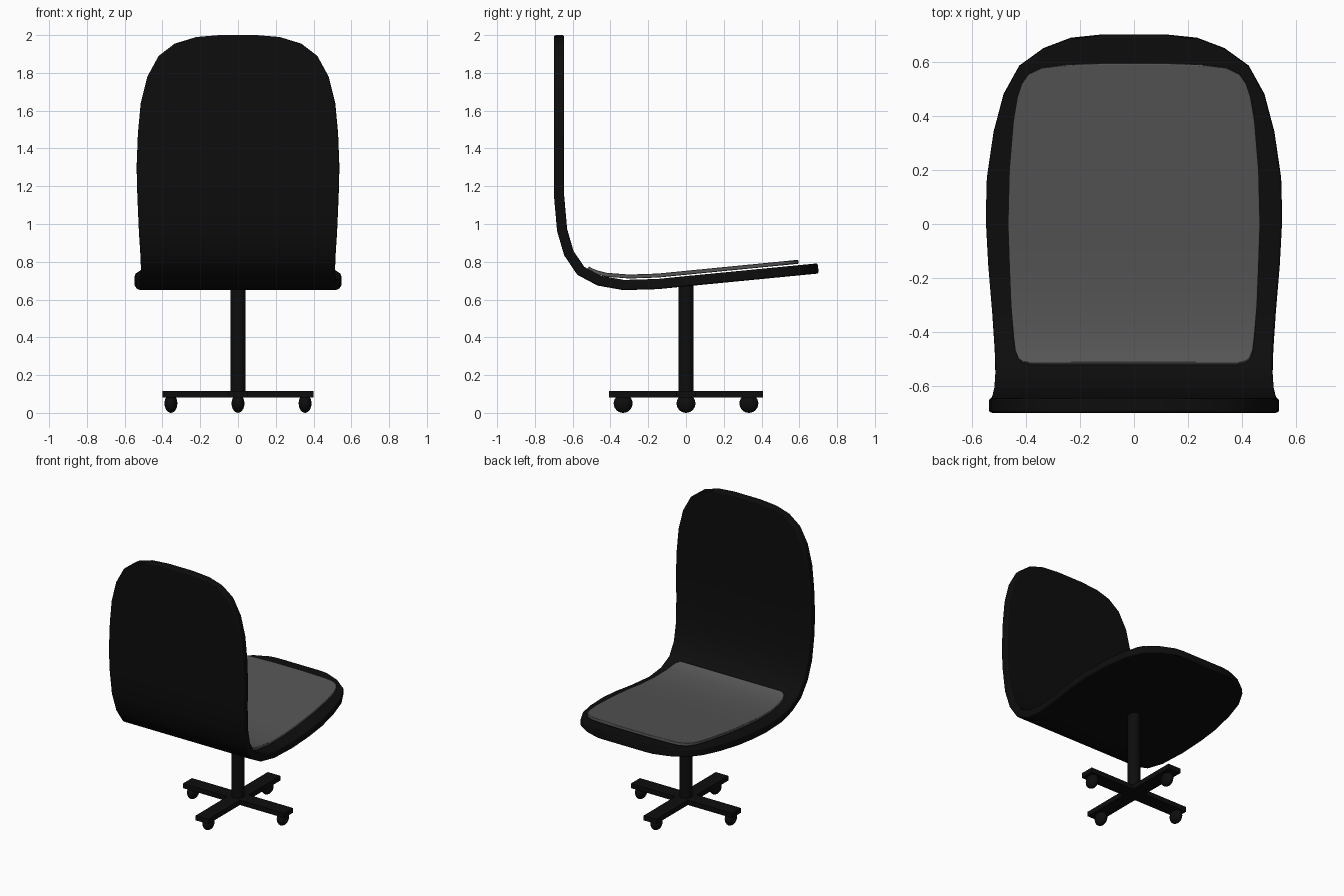
import bpy, bmesh
from math import radians

if "Cube" in bpy.data.objects:
    bpy.data.objects.remove(bpy.data.objects["Cube"])


def material(name, v):
    m = bpy.data.materials.new(name)
    m.diffuse_color = (v, v, v, 1)
    m.use_nodes = True
    m.node_tree.nodes["Principled BSDF"].inputs["Base Color"].default_value = m.diffuse_color
    return m


BLACK = material("black", 0.004)
GREY = material("dark_grey", 0.09)


def finish(ob, name, mat, smooth=True):
    ob.name = name
    ob.data.materials.append(mat)
    if smooth:
        bpy.ops.object.select_all(action='DESELECT')
        bpy.context.view_layer.objects.active = ob
        ob.select_set(True)
        bpy.ops.object.shade_smooth_by_angle(angle=radians(35))


def strip(name, rows, thickness, round_w, segs, mat):
    """Bent sheet from (half width, y, z) rows, thickened with a rounded rim."""
    bm = bmesh.new()
    pairs = [[bm.verts.new((s * w, y, z)) for s in (-1, 1)] for w, y, z in rows]
    for (a, b), (c, d) in zip(pairs, pairs[1:]):
        bm.faces.new((a, b, d, c))
    bmesh.ops.recalc_face_normals(bm, faces=bm.faces)
    me = bpy.data.meshes.new(name)
    bm.to_mesh(me)
    bm.free()
    ob = bpy.data.objects.new(name, me)
    bpy.context.collection.objects.link(ob)
    finish(ob, name, mat)
    sol = ob.modifiers.new("thickness", 'SOLIDIFY')
    sol.thickness, sol.offset, sol.use_even_offset = thickness, 0, True
    bev = ob.modifiers.new("rim", 'BEVEL')
    bev.width, bev.segments = round_w, segs
    bev.limit_method, bev.angle_limit = 'ANGLE', radians(50)
    bev.harden_normals = True


def box(name, size, loc, mat):
    bpy.ops.mesh.primitive_cube_add(size=1, location=loc)
    ob = bpy.context.object
    ob.scale = size
    finish(ob, name, mat, False)


# One-piece seat and backrest shell: backrest, bend, then seat
back = [(w, -0.672, z) for w, z in (
    (0.10, 2.0), (0.22, 1.99), (0.335, 1.955), (0.42, 1.89), (0.48, 1.78),
    (0.515, 1.64), (0.53, 1.48), (0.537, 1.30), (0.533, 1.15))]
bend = [(0.525, -0.656, 0.968), (0.517, -0.62, 0.845), (0.513, -0.557, 0.752),
        (0.516, -0.46, 0.70), (0.525, -0.33, 0.677), (0.54, -0.15, 0.682)]
seat = [(w, y, 0.697 + 0.097 * y) for w, y in (
    (0.549, 0.02), (0.545, 0.17), (0.52, 0.34), (0.483, 0.48),
    (0.425, 0.585), (0.335, 0.65), (0.235, 0.688), (0.12, 0.70))]
strip("seat_shell", back + bend + seat, 0.054, 0.02, 3, BLACK)

# Thin seat pad resting just above the shell
pad = [(0.38, -0.52, 0.767), (0.41, -0.514, 0.763), (0.428, -0.50, 0.755),
       (0.44, -0.47, 0.743), (0.446, -0.42, 0.731), (0.456, -0.30, 0.722),
       (0.462, -0.15, 0.727)]
pad += [(w, y, 0.7417 + 0.098 * y) for w, y in (
    (0.467, 0.0), (0.462, 0.2), (0.447, 0.38), (0.432, 0.47), (0.415, 0.52),
    (0.39, 0.555), (0.345, 0.578), (0.25, 0.59), (0.12, 0.595))]
strip("seat_pad", pad, 0.021, 0.008, 3, GREY)

# Column
bpy.ops.mesh.primitive_cylinder_add(vertices=32, radius=0.041, depth=0.59,
                                    location=(0, 0, 0.39))
finish(bpy.context.object, "column", BLACK)

# Crossed base arms
box("base_arm_x", (0.80, 0.10, 0.034), (0, 0, 0.098), BLACK)
box("base_arm_y", (0.10, 0.815, 0.034), (0, 0, 0.098), BLACK)

# Casters
for i, (x, y) in enumerate(((0.355, 0), (-0.355, 0), (0, 0.333), (0, -0.333))):
    bpy.ops.mesh.primitive_uv_sphere_add(segments=24, ring_count=12, radius=1,
                                         location=(x, y, 0.05))
    ob = bpy.context.object
    ob.scale = (0.034, 0.05, 0.05)
    finish(ob, f"caster_{i + 1}", BLACK)
